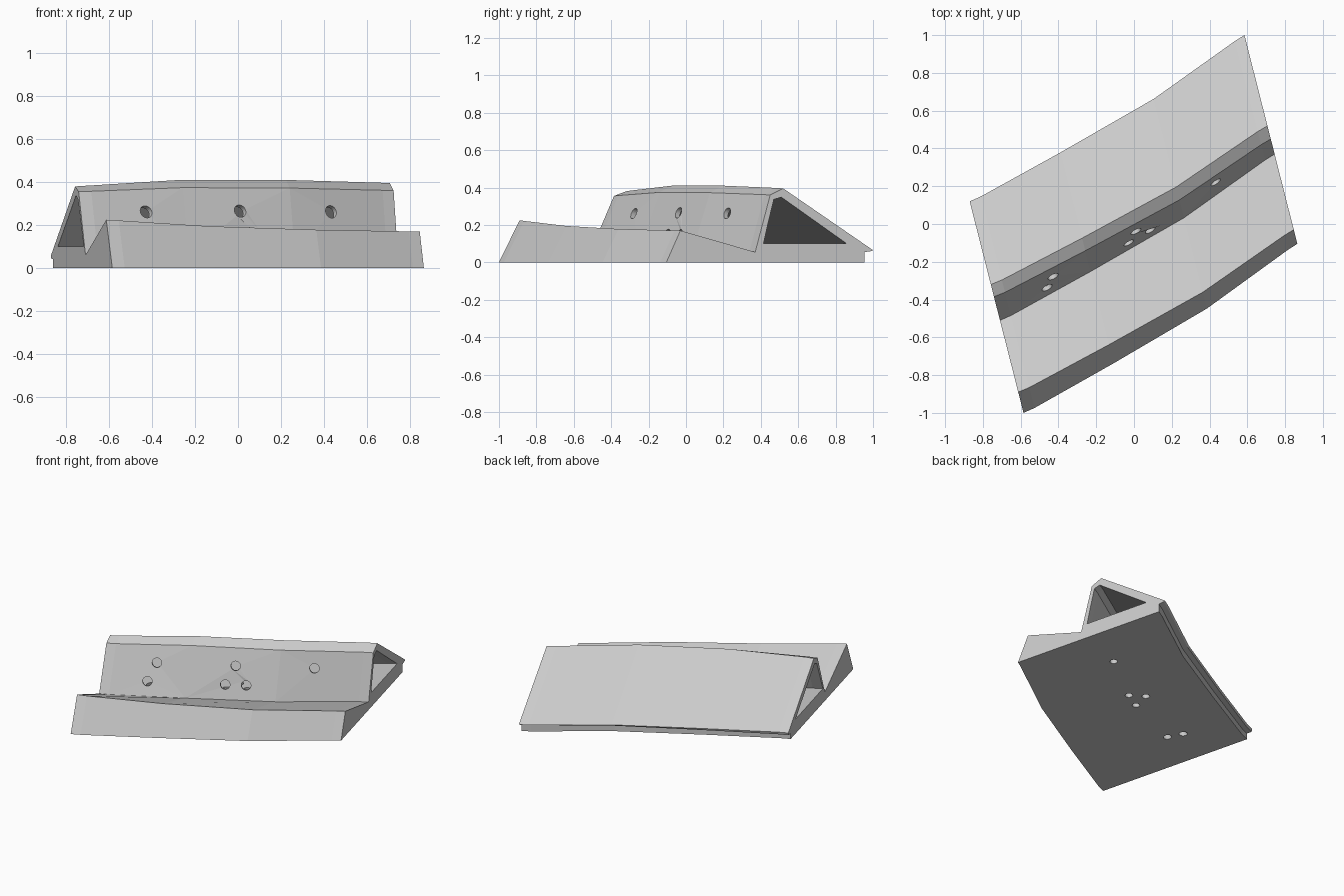
import bpy, bmesh
from mathutils import Vector

cube = bpy.data.objects.get("Cube")
if cube:
    bpy.data.objects.remove(cube, do_unlink=True)

grey = bpy.data.materials.new("light_grey")
grey.use_nodes = True
colour = (0.6, 0.6, 0.6, 1)
grey.diffuse_color = colour
grey.node_tree.nodes["Principled BSDF"].inputs["Base Color"].default_value = colour

# Stations along the gently bowed length: (fraction, sideways bow, upward bow)
STATIONS = [(0, 0, 0), (0.04, -0.01, 0.003), (0.33, -0.032, 0.025),
            (0.67, -0.047, 0.02), (0.965, -0.001, 0.003), (1, 0, 0)]


def left_end(y, z):
    return Vector((-0.585 - 0.2545 * (y + 1), y, z))


def right_end(y, z):
    return Vector((0.865 - 0.2536 * (y + 0.105), y, z))


def make_object(name, bm):
    bmesh.ops.recalc_face_normals(bm, faces=bm.faces)
    mesh = bpy.data.meshes.new(name)
    bm.to_mesh(mesh)
    bm.free()
    mesh.materials.append(grey)
    obj = bpy.data.objects.new(name, mesh)
    bpy.context.collection.objects.link(obj)
    return obj


def loft(name, section, stations):
    """Section rows: left y, left z, right y, right z, share of upward bow."""
    bm = bmesh.new()
    rings = []
    for t, bow, lift in stations:
        ring = []
        for ly, lz, ry, rz, share in section:
            p = left_end(ly, lz).lerp(right_end(ry, rz), t)
            ring.append(bm.verts.new(p + Vector((0, bow, lift * share))))
        rings.append(ring)
    n = len(section)
    for a, b in zip(rings, rings[1:]):
        for i in range(n):
            j = (i + 1) % n
            bm.faces.new((a[i], a[j], b[j], b[i]))
    bm.faces.new(rings[0])
    bm.faces.new(rings[-1])
    return make_object(name, bm)


def cylinder(name, start, end, radius):
    bm = bmesh.new()
    bmesh.ops.create_cone(bm, cap_ends=True, segments=24, radius1=radius,
                          radius2=radius, depth=(end - start).length)
    obj = make_object(name, bm)
    turn = (end - start).to_track_quat("Z", "Y").to_matrix().to_4x4()
    turn.translation = (start + end) / 2
    obj.data.transform(turn)
    return obj


def cut(target, cutter):
    cutter.hide_render = True
    mod = target.modifiers.new("cut", "BOOLEAN")
    mod.operation = "DIFFERENCE"
    mod.solver = "EXACT"
    mod.object = cutter
    bpy.context.view_layer.objects.active = target
    bpy.ops.object.modifier_apply(modifier=mod.name)
    bpy.data.objects.remove(cutter, do_unlink=True)


# Solid body: front lip, valley, steep wall, ridge, long back slope, stepped edge
body = loft("ridged_body", [
    (-1.0, 0, -0.105, 0, 0),
    (-0.89, 0.225, -0.03, 0.17, -0.5),
    (-0.51, 0.06, 0.37, 0.055, 0),
    (-0.385, 0.355, 0.45, 0.36, 0.7),
    (-0.32, 0.38, 0.52, 0.395, 1),
    (0.12, 0.06, 1.0, 0.065, 0),
    (0.115, 0.042, 0.99, 0.06, 0),
    (0.08, 0.042, 0.955, 0.055, 0),
    (0.08, 0, 0.955, 0, 0)], STATIONS)

# Triangular tunnel running the whole length
tunnel = loft("tunnel_cutter", [
    (-0.47, 0.1, 0.415, 0.1, 0),
    (-0.365, 0.32, 0.47, 0.335, 0.7),
    (-0.33, 0.335, 0.51, 0.347, 1),
    (0.0, 0.1, 0.86, 0.1, 0)],
    [(-0.05, 0, 0)] + STATIONS[1:-1] + [(1.05, 0, 0)])
cut(body, tunnel)

# Screw holes: round pocket in the wall, then a slanted bore through the floor
wall_normal = Vector((0.49, -0.82, 0.3)).normalized()
HOLES = [((0.43, 0.225, 0.26), (0.41, 0.29)),
         ((0.01, -0.04, 0.265), (-0.026, 0.085)),
         ((-0.43, -0.275, 0.26), (-0.51, -0.125)),
         ((0.09, -0.04, 0.15), (0.063, 0.026)),
         ((-0.025, -0.105, 0.15), (-0.051, -0.041)),
         ((-0.455, -0.345, 0.15), (-0.46, -0.22))]
for top, foot in HOLES:
    mouth = Vector(top)
    exit_point = Vector((foot[0], foot[1], 0))
    inner = mouth - wall_normal * 0.05
    beyond = exit_point + (exit_point - inner).normalized() * 0.04
    cut(body, cylinder("pocket_cutter", mouth + wall_normal * 0.05, inner, 0.03))
    cut(body, cylinder("bore_cutter", inner, beyond, 0.024))
